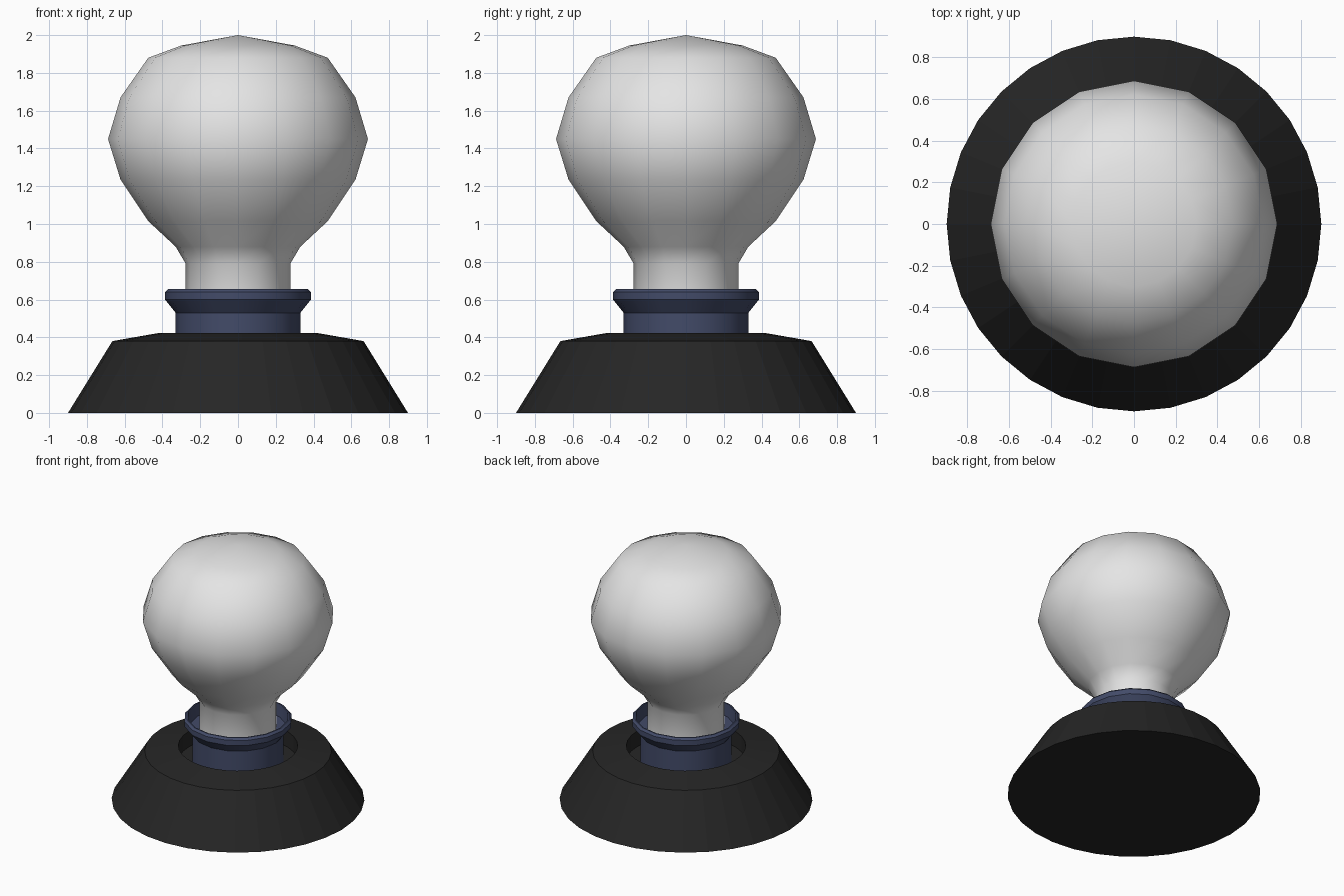
import bpy
import bmesh
from math import cos, sin, tau, radians

cube = bpy.data.objects.get("Cube")
if cube:
    bpy.data.objects.remove(cube, do_unlink=True)


def material(name, color):
    mat = bpy.data.materials.new(name)
    mat.use_nodes = True
    mat.diffuse_color = (*color, 1)
    bsdf = next(n for n in mat.node_tree.nodes if n.type == "BSDF_PRINCIPLED")
    bsdf.inputs["Base Color"].default_value = (*color, 1)
    return mat


def lathe(name, profile, sides, mat, smooth_angle):
    """Spin a bottom-to-top (radius, height) profile about z; zero radius makes a pole."""
    bm = bmesh.new()
    rings = []
    for r, z in profile:
        if r == 0:
            rings.append([bm.verts.new((0, 0, z))] * sides)
        else:
            rings.append([bm.verts.new((r * cos(tau * i / sides), r * sin(tau * i / sides), z))
                          for i in range(sides)])
    for low, high in zip(rings, rings[1:]):
        for i in range(sides):
            j = (i + 1) % sides
            corners = dict.fromkeys((low[i], low[j], high[j], high[i]))
            bm.faces.new(list(corners))
    bmesh.ops.recalc_face_normals(bm, faces=bm.faces)
    mesh = bpy.data.meshes.new(name)
    bm.to_mesh(mesh)
    bm.free()
    mesh.materials.append(mat)
    obj = bpy.data.objects.new(name, mesh)
    bpy.context.collection.objects.link(obj)
    bpy.ops.object.select_all(action="DESELECT")
    obj.select_set(True)
    bpy.context.view_layer.objects.active = obj
    bpy.ops.object.shade_smooth_by_angle(angle=radians(smooth_angle))
    return obj


black = material("matte black", (0.019, 0.019, 0.019))
blue = material("slate blue", (0.055, 0.07, 0.14))
white = material("frosted white", (0.78, 0.78, 0.78))

# Sloped foot with a recess in its top
lathe("base", [(0, 0), (0.9, 0), (0.665, 0.38), (0.425, 0.422), (0.425, 0.3), (0, 0.3)],
      32, black, 8)

# Hollow flared collar seated in the recess
lathe("collar", [(0, 0.3), (0.33, 0.3), (0.33, 0.53), (0.386, 0.6), (0.386, 0.64),
                 (0.37, 0.655), (0.36, 0.655), (0.35, 0.56), (0, 0.56)],
      16, blue, 30)

# Globe with its neck reaching down into the collar
lathe("bulb", [(0, 0.55), (0.277, 0.55), (0.277, 0.79), (0.33, 0.88), (0.475, 1.015),
               (0.622, 1.235), (0.688, 1.45), (0.622, 1.67), (0.475, 1.88),
               (0.3, 1.945), (0, 2.0)],
      16, white, 60)
